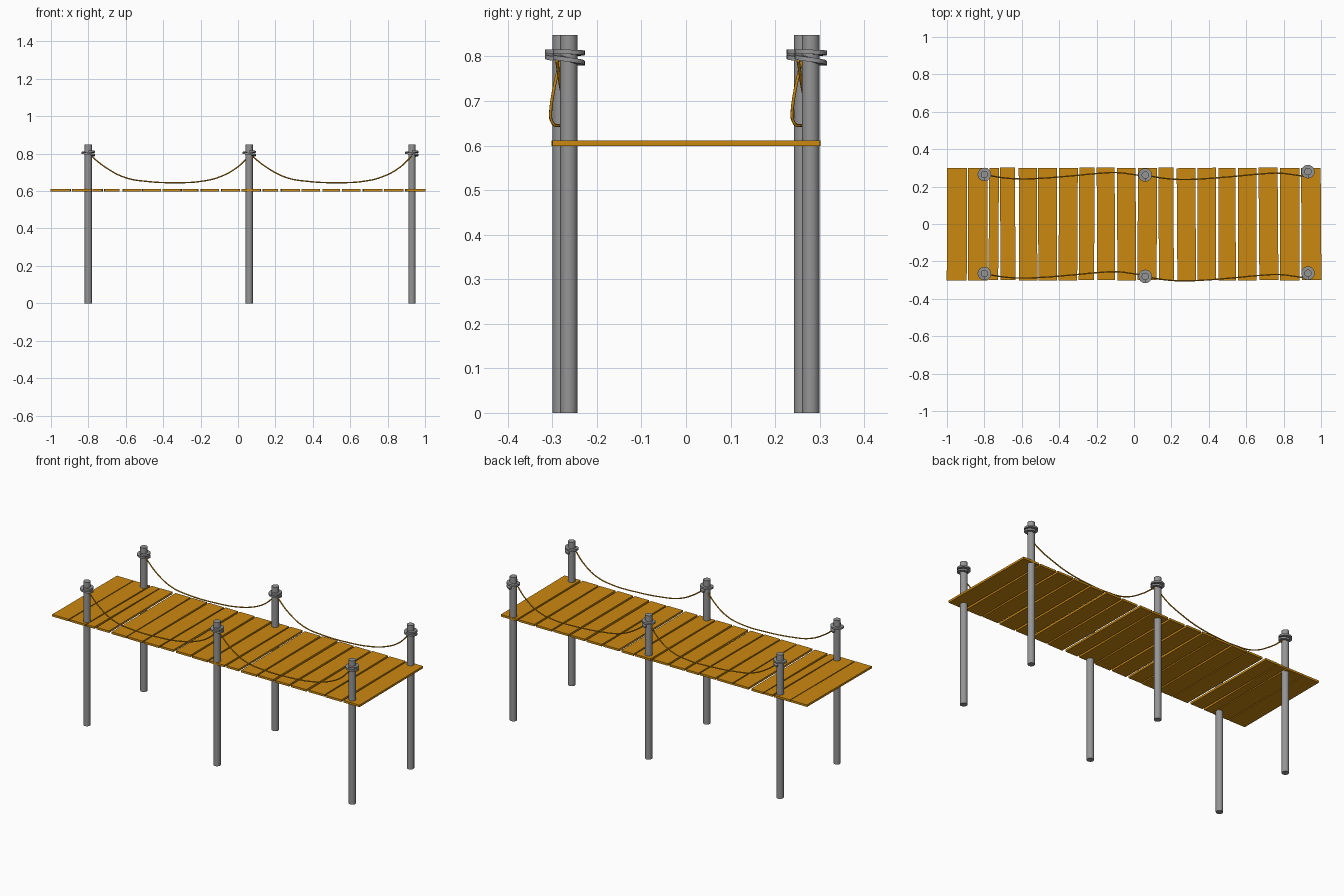
import bpy, bmesh, math, random
from mathutils import Matrix, Vector

cube = bpy.data.objects.get("Cube")
if cube:
    bpy.data.objects.remove(cube, do_unlink=True)
random.seed(4)


def make_material(name, colour):
    mat = bpy.data.materials.new(name)
    mat.use_nodes = True
    mat.diffuse_color = colour
    node = next(n for n in mat.node_tree.nodes if n.type == 'BSDF_PRINCIPLED')
    node.inputs["Base Color"].default_value = colour
    return mat


orange_wood = make_material("orange_wood", (0.60, 0.25, 0.005, 1))
post_grey = make_material("post_grey", (0.30, 0.30, 0.30, 1))


def add_object(name, data, material):
    obj = bpy.data.objects.new(name, data)
    bpy.context.collection.objects.link(obj)
    data.materials.append(material)
    return obj


def mesh_object(name, bm, material, smooth=False):
    bmesh.ops.recalc_face_normals(bm, faces=bm.faces)
    mesh = bpy.data.meshes.new(name)
    bm.to_mesh(mesh)
    bm.free()
    obj = add_object(name, mesh, material)
    if smooth:
        bpy.ops.object.select_all(action='DESELECT')
        obj.select_set(True)
        bpy.context.view_layer.objects.active = obj
        bpy.ops.object.shade_smooth_by_angle(angle=math.radians(35))
    return obj


def plank(index, left, right):
    bm = bmesh.new()
    turn = Matrix.Rotation(math.radians(random.uniform(-0.5, 0.5)), 4, 'Z')
    place = Matrix.Translation(((left + right) / 2, random.uniform(-0.002, 0.002), 0.605))
    size = Matrix.Diagonal((right - left, 0.6, 0.012, 1))
    bmesh.ops.create_cube(bm, size=1, matrix=place @ turn @ size)
    mesh_object(f"plank_{index}", bm, orange_wood)


def post(name, x, y):
    bm = bmesh.new()
    bmesh.ops.create_cone(bm, cap_ends=True, segments=20, radius1=0.0195, radius2=0.0195,
                          depth=0.848, matrix=Matrix.Translation((x, y, 0.424)))
    mesh_object(name, bm, post_grey, smooth=True)


def coil(name, x, y):
    # Flat band wound one and a half turns, sagging toward its loose end
    bm = bmesh.new()
    steps, previous = 36, None
    for i in range(steps + 1):
        t = i / steps
        angle = math.pi * (3 * t - 0.5)
        z = 0.811 - 0.026 * t * t
        ring = [bm.verts.new((x + r * math.cos(angle), y + r * math.sin(angle), z + h))
                for r, h in ((0.018, -0.005), (0.036, -0.005), (0.036, 0.005), (0.018, 0.005))]
        if previous:
            for k in range(4):
                n = (k + 1) % 4
                bm.faces.new((previous[k], previous[n], ring[n], ring[k]))
        else:
            bm.faces.new(ring)
        previous = ring
    bm.faces.new(previous)
    mesh_object(name, bm, post_grey, smooth=True)


def rope(name, start, end):
    # Sagging span: fraction along, sideways drift from the start, height
    path = [(0, 0, 0.80), (0.11, -0.017, 0.725), (0.23, -0.024, 0.672), (0.36, -0.02, 0.652),
            (0.55, -0.007, 0.645), (0.7, 0.005, 0.652), (0.82, 0.01, 0.677),
            (0.93, -0.001, 0.73), (1, -0.01, 0.79)]
    curve = bpy.data.curves.new(name, 'CURVE')
    curve.dimensions = '3D'
    curve.bevel_depth = 0.0035
    curve.bevel_resolution = 2
    curve.resolution_u = 6
    curve.use_fill_caps = True
    spline = curve.splines.new('BEZIER')
    spline.bezier_points.add(len(path) - 1)
    a, b = Vector(start), Vector(end)
    for point, (t, drift, z) in zip(spline.bezier_points, path):
        point.co = (a.x + (b.x - a.x) * t, a.y + drift, z)
        point.handle_left_type = point.handle_right_type = 'AUTO'
    add_object(name, curve, orange_wood)


# Deck planks, given by their left and right edges
edges = [(-1, -0.893), (-0.888, -0.783), (-0.776, -0.724), (-0.715, -0.635), (-0.615, -0.518),
         (-0.512, -0.412), (-0.402, -0.302), (-0.294, -0.212), (-0.198, -0.102),
         (-0.09, 0.01), (0.02, 0.122), (0.132, 0.212), (0.23, 0.33), (0.34, 0.438),
         (0.452, 0.544), (0.556, 0.656), (0.668, 0.77), (0.78, 0.884), (0.895, 1)]
for i, (left, right) in enumerate(edges):
    plank(i + 1, left, right)

# Posts with coils, and the ropes between them
rows = {"front": [(-0.8, -0.265), (0.06, -0.28), (0.93, -0.263)],
        "back": [(-0.8, 0.265), (0.06, 0.262), (0.93, 0.28)]}
for side, spots in rows.items():
    for label, (x, y) in zip(("right", "middle", "left"), spots):
        post(f"{side}_{label}_post", x, y)
        coil(f"{side}_{label}_coil", x, y)
    for label, a, b in zip(("right", "left"), spots, spots[1:]):
        rope(f"{side}_{label}_rope", a, b)
